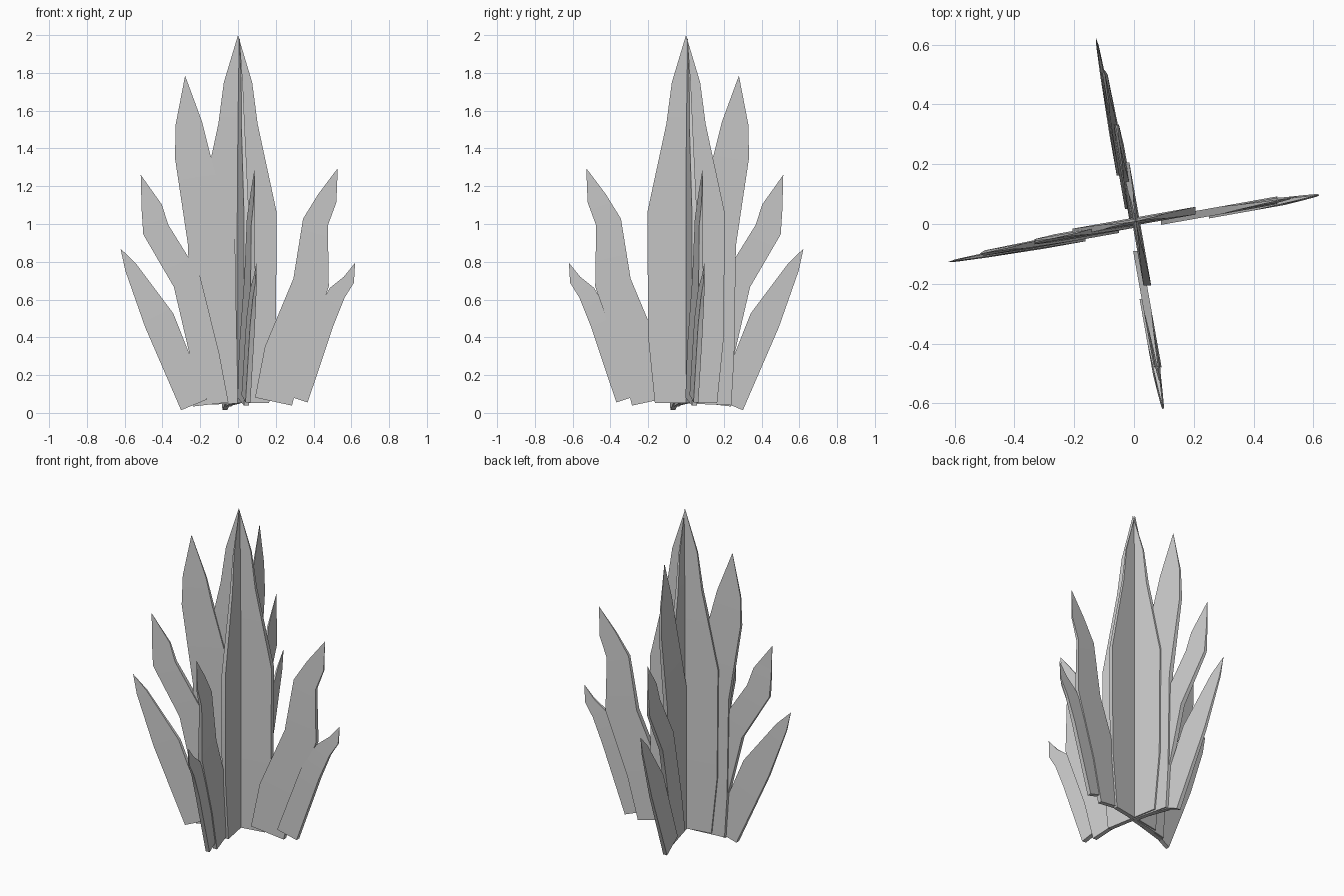
import bpy, bmesh, math
from mathutils import Vector

if "Cube" in bpy.data.objects:
    bpy.data.objects.remove(bpy.data.objects["Cube"])

SLOPE = 0.178    # the fan of blades is turned about 10 degrees from the x axis
HALF = 0.013     # half of the blade thickness

# each blade: depth offset, centre line points (x, z, half width) from base up, tip (x, z)
BLADES = {
    "tall_blade": (.008, [(0, .053, .165), (0, .4, .2), (0, 1.06, .205),
                          (0, 1.53, .104), (0, 1.75, .075)], (0, 2)),
    "upper_left_blade": (0, [(-.12, .045, .12), (-.13, .3, .125), (-.14, .9, .125),
                             (-.242, 1.365, .093), (-.26, 1.535, .07)], (-.28, 1.785)),
    "middle_left_blade": (-.008, [(-.145, .045, .095), (-.175, .3, .077), (-.27, .695, .075),
                                  (-.435, .97, .071), (-.457, 1.09, .055)], (-.515, 1.26)),
    "low_left_blade": (-.016, [(-.232, .043, .075), (-.417, .49, .083),
                               (-.567, .77, .034)], (-.622, .87)),
    "upper_right_blade": (-.006, [(.188, .06, .1), (.245, .32, .107), (.387, .69, .096),
                                  (.41, 1.01, .068), (.472, 1.135, .053)], (.528, 1.295)),
    "low_right_blade": (-.013, [(.31, .075, .062), (.45, .48, .058),
                                (.525, .635, .047), (.587, .705, .031)], (.62, .795)),
}


def make_blade(name, offset, rows, tip, turned):
    bm = bmesh.new()

    def vert(p, d):
        y = SLOPE * p.x + offset + d
        return bm.verts.new((y, -p.x, p.y) if turned else (p.x, y, p.y))

    # rectangular sections square to the centre line, thinning towards the tip
    line = [Vector(r[:2]) for r in rows] + [Vector(tip)]
    rings = []
    for i, row in enumerate(rows):
        ahead = (line[i + 1] - line[i]).normalized()
        behind = (line[i] - line[i - 1]).normalized() if i else ahead
        along = (ahead + behind).normalized()
        side = Vector((along.y, -along.x)) * row[2]
        t = HALF * min(1, (len(rows) - i) / 3)
        left, right = line[i] - side, line[i] + side
        rings.append([vert(left, -t), vert(right, -t), vert(right, t), vert(left, t)])
    bm.faces.new(rings[0])
    for a, b in zip(rings, rings[1:]):
        for k in range(4):
            n = (k + 1) % 4
            bm.faces.new((a[k], a[n], b[n], b[k]))
    # pointed tip
    top = vert(line[-1], 0)
    for k in range(4):
        bm.faces.new((rings[-1][k], rings[-1][(k + 1) % 4], top))
    bmesh.ops.recalc_face_normals(bm, faces=bm.faces)
    mesh = bpy.data.meshes.new(name)
    bm.to_mesh(mesh)
    bm.free()
    ob = bpy.data.objects.new(name, mesh)
    bpy.context.collection.objects.link(ob)
    bpy.ops.object.select_all(action='DESELECT')
    ob.select_set(True)
    bpy.context.view_layer.objects.active = ob
    bpy.ops.object.shade_smooth_by_angle(angle=math.radians(30))


# two identical fans crossing at right angles
for turned in (False, True):
    for name, (offset, rows, tip) in BLADES.items():
        make_blade(name + ("_cross" if turned else ""), offset, rows, tip, turned)
